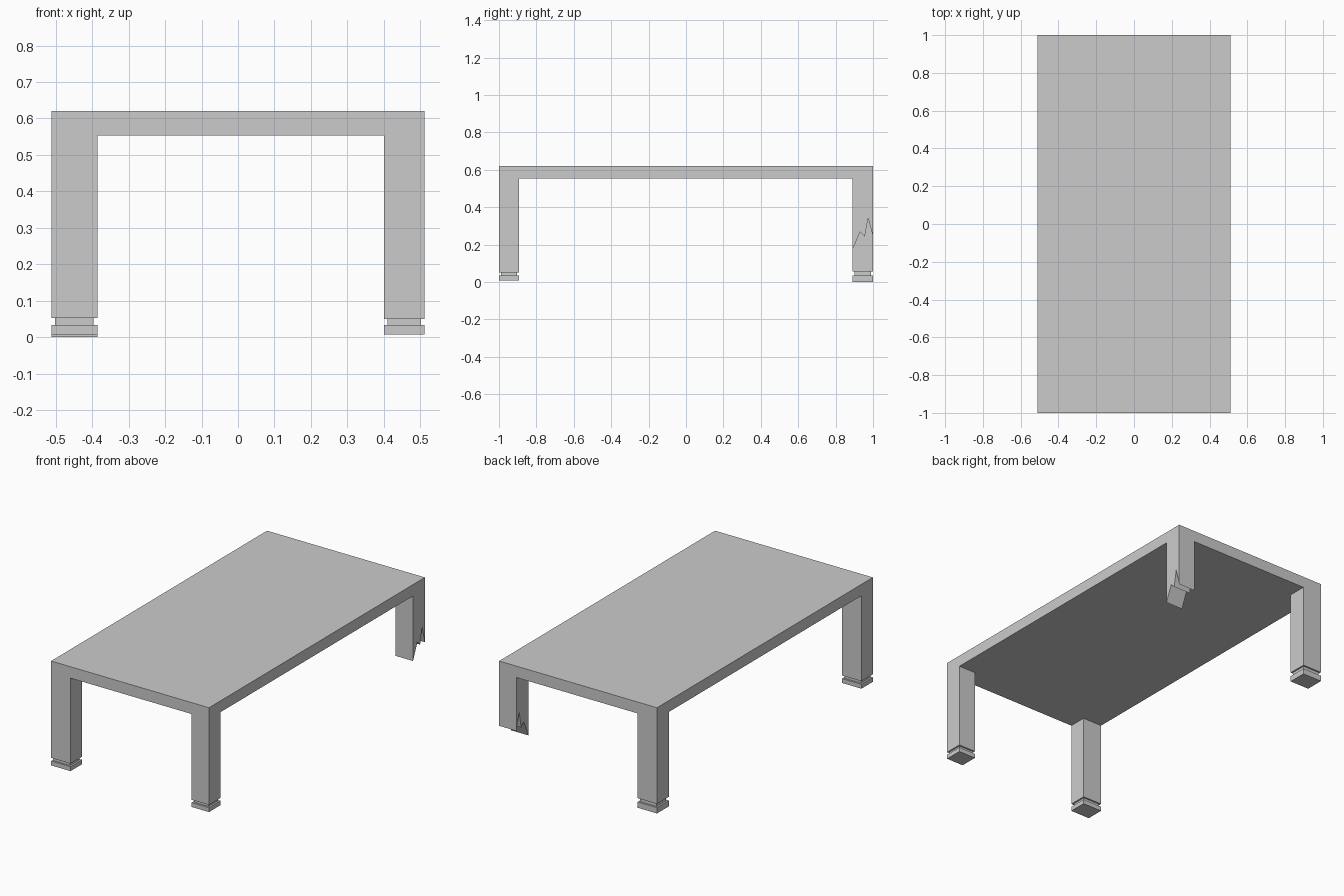
import bpy, bmesh

if "Cube" in bpy.data.objects:
    bpy.data.objects.remove(bpy.data.objects["Cube"])


def box(name, x, y, z):
    """Axis-aligned box from (min, max) ranges."""
    bm = bmesh.new()
    bmesh.ops.create_cube(bm, size=1)
    for v in bm.verts:
        v.co = [r[0] if c < 0 else r[1] for c, r in zip(v.co, (x, y, z))]
    finish(name, bm)


def finish(name, bm):
    bmesh.ops.recalc_face_normals(bm, faces=bm.faces)
    mesh = bpy.data.meshes.new(name)
    bm.to_mesh(mesh)
    bm.free()
    bpy.context.collection.objects.link(bpy.data.objects.new(name, mesh))


W, L, TOP, UNDER = 0.512, 1.0, 0.62, 0.553


def leg(name, sx, sy, wx, wy, leg_z, foot_z, inset=0.01):
    """Square leg with a recessed neck and a block foot, at corner (sx, sy)."""
    def span(s, edge, width, i=0.0):
        return sorted((s * (edge - i), s * (edge - width + i)))
    x, y = span(sx, W, wx), span(sy, L, wy)
    nx, ny = span(sx, W, wx, inset), span(sy, L, wy, inset)
    box(name, x, y, (leg_z, UNDER))
    box(name + "_neck", nx, ny, (0.034, leg_z))
    box(name + "_foot", x, y, (foot_z, 0.034))


# Table top
box("table_top", (-W, W), (-L, L), (UNDER, TOP))

# Three whole legs
leg("front_left_leg", -1, -1, 0.126, 0.106, 0.052, 0.008)
leg("front_right_leg", 1, -1, 0.112, 0.106, 0.05, 0.008)
leg("back_left_leg", -1, 1, 0.126, 0.11, 0.056, 0.0)

# Broken leg: jagged side profile (y, z) extruded across x
profile = [(0.89, UNDER), (0.89, 0.172), (0.931, 0.268), (0.956, 0.243),
           (0.974, 0.342), (1.0, 0.24), (1.0, UNDER)]
bm = bmesh.new()
face = bm.faces.new([bm.verts.new((0.4, y, z)) for y, z in profile])
side = bmesh.ops.extrude_face_region(bm, geom=[face])["geom"]
bmesh.ops.translate(bm, vec=(W - 0.4, 0, 0),
                    verts=[v for v in side if isinstance(v, bmesh.types.BMVert)])
if not face.is_valid or len(bm.faces) < len(profile) + 2:
    bm.faces.new([v for v in bm.verts if abs(v.co.x - 0.4) < 1e-5])
finish("broken_back_right_leg", bm)
